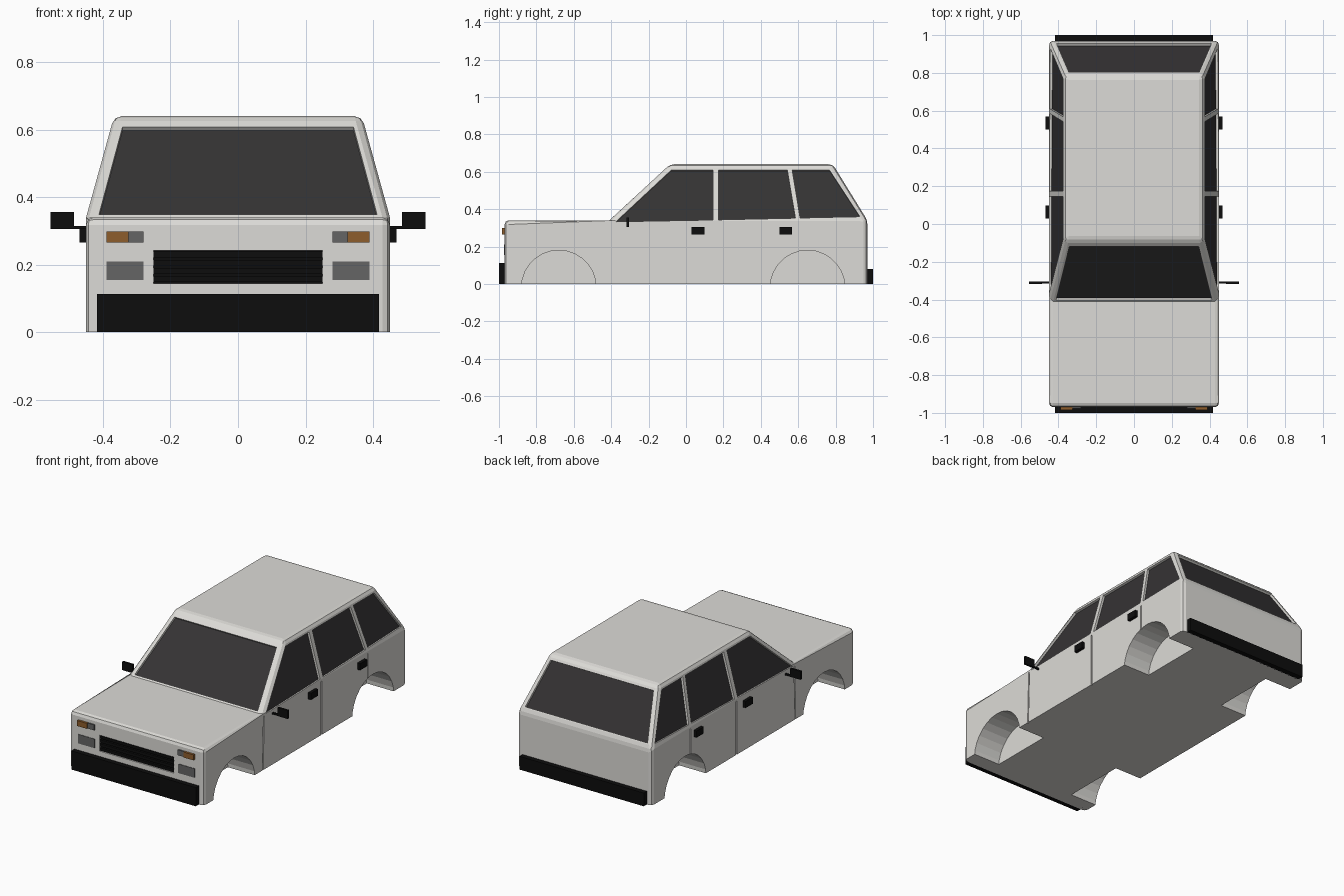
import bpy, bmesh, math
from mathutils import Vector
from mathutils.geometry import normal

if "Cube" in bpy.data.objects:
    bpy.data.objects.remove(bpy.data.objects["Cube"])


def material(name, r, g, b):
    m = bpy.data.materials.new(name)
    m.diffuse_color = (r, g, b, 1)
    m.use_nodes = True
    m.node_tree.nodes["Principled BSDF"].inputs["Base Color"].default_value = m.diffuse_color
    return m


PAINT = material("paint", 0.72, 0.71, 0.68)
GLASS = material("dark_glass", 0.035, 0.033, 0.034)
BLACK = material("black_trim", 0.004, 0.004, 0.004)
LENS = material("grey_lens", 0.13, 0.13, 0.13)
AMBER = material("amber_lens", 0.27, 0.11, 0.025)


def finish(name, bm, mat=None):
    bmesh.ops.recalc_face_normals(bm, faces=bm.faces[:])
    mesh = bpy.data.meshes.new(name)
    bm.to_mesh(mesh)
    bm.free()
    ob = bpy.data.objects.new(name, mesh)
    bpy.context.collection.objects.link(ob)
    if mat:
        mesh.materials.append(mat)
    return ob


def slab(name, pts, lo, hi, mat=None):
    """Prism on a polygon, from lo to hi along its outward normal."""
    pts = [Vector(p) for p in pts]
    n = normal(pts)
    if n.dot(sum(pts, Vector()) / len(pts) - Vector((0, 0.2, 0.3))) < 0:
        n = -n
    bm = bmesh.new()
    a = [bm.verts.new(p + n * lo) for p in pts]
    b = [bm.verts.new(p + n * hi) for p in pts]
    bm.faces.new(a)
    bm.faces.new(b)
    for i in range(len(pts)):
        j = (i + 1) % len(pts)
        bm.faces.new((a[i], a[j], b[j], b[i]))
    return finish(name, bm, mat)


def box(name, x, y, z, mat=None):
    pts = [(x[0], y[0], z[0]), (x[1], y[0], z[0]), (x[1], y[1], z[0]), (x[0], y[1], z[0])]
    bm = bmesh.new()
    a = [bm.verts.new(p) for p in pts]
    b = [bm.verts.new((p[0], p[1], z[1])) for p in pts]
    bm.faces.new(a)
    bm.faces.new(b)
    for i in range(4):
        j = (i + 1) % 4
        bm.faces.new((a[i], a[j], b[j], b[i]))
    return finish(name, bm, mat)


def side_x(z):
    return 0.45 - max(0, z - 0.34) * 0.083 / 0.30


# Body shell: side outline lofted across, cabin leaning inward
outline = [(-0.97, 0), (0.97, 0), (0.97, 0.34), (0.785, 0.64),
           (-0.085, 0.64), (-0.41, 0.34), (-0.97, 0.34)]
bm = bmesh.new()
L, R = ([bm.verts.new((s * side_x(z), y, z)) for y, z in outline] for s in (-1, 1))
for v in (L, R):
    bm.faces.new([v[i] for i in (0, 1, 2, 5, 6)])
    bm.faces.new(v[2:6])
for i in range(7):
    j = (i + 1) % 7
    bm.faces.new((L[i], L[j], R[j], R[i]))
bmesh.ops.recalc_face_normals(bm, faces=bm.faces[:])
soft = []
for e in bm.edges:
    vs = set(e.verts)
    low = all(v.co.z < 0.01 for v in vs)
    if not (low or vs in ({L[5], R[5]}, {L[2], L[5]}, {R[2], R[5]})):
        soft.append(e)
bmesh.ops.bevel(bm, geom=soft, offset=0.022, segments=2, profile=0.5, affect='EDGES')
body = finish("body", bm, PAINT)

cutters = []


def window(name, pts):
    cutters.append(slab("cutter", pts, -0.014, 0.05))
    slab(name, pts, -0.03, -0.0135, GLASS)


def end_window(name, y0, y1, zs, xs):
    """Pane on the slope from y0 at the belt to y1 at the roof."""
    c = [(x, y0 + (y1 - y0) * (z - 0.34) / 0.30, z) for x, z in zip(xs, zs)]
    window(name, [c[0], (-c[0][0],) + c[0][1:], (-c[1][0],) + c[1][1:], c[1]])


# Windscreen and rear window
end_window("windscreen", -0.41, -0.085, (0.348, 0.608), (0.412, 0.342))
end_window("rear_window", 0.97, 0.785, (0.365, 0.608), (0.41, 0.345))

# Side windows, as (y, z) outlines on the leaning side
panes = {
    "front_door_window": [(-0.375, 0.333), (0.145, 0.342), (0.145, 0.608), (-0.08, 0.608)],
    "rear_door_window": [(0.175, 0.343), (0.585, 0.352), (0.542, 0.608), (0.175, 0.608)],
    "rear_quarter_window": [(0.61, 0.353), (0.93, 0.36), (0.768, 0.608), (0.568, 0.608)],
}
# Door seams, as (bottom y, bottom z, top y)
seams = [(-0.405, -0.01, -0.395), (0.158, -0.01, 0.158), (0.60, 0.165, 0.60)]

for s in (-1, 1):
    for name, pane in panes.items():
        window(name, [(s * (0.45 - (z - 0.34) * 0.083 / 0.30), y, z) for y, z in pane])
    for y0, z0, y1 in seams:
        x = s * 0.45
        cutters.append(slab("cutter", [(x, y0 - .004, z0), (x, y0 + .004, z0),
                                       (x, y1 + .004, 0.325), (x, y1 - .004, 0.325)], -0.007, 0.03))
    # Wheel arches
    for y in (-0.68, 0.65):
        bpy.ops.mesh.primitive_cylinder_add(vertices=28, radius=0.2, depth=0.36,
                                            location=(s * 0.45, y, -0.02),
                                            rotation=(0, math.pi / 2, 0))
        cutters.append(bpy.context.object)

    # Lamps
    def lamp(name, x0, x1, y, z, mat):
        box(name, sorted((s * x0, s * x1)), (y, -0.95), z, mat)
    lamp("headlight", 0.28, 0.39, -0.973, (0.155, 0.21), LENS)
    lamp("upper_lamp", 0.28, 0.325, -0.978, (0.265, 0.298), LENS)
    lamp("indicator", 0.325, 0.39, -0.984, (0.265, 0.298), AMBER)

    # Door mirrors and handles
    box("mirror_arm", sorted((s * 0.435, s * 0.5)), (-0.315, -0.305), (0.305, 0.315), BLACK)
    box("mirror", sorted((s * 0.486, s * 0.555)), (-0.317, -0.304), (0.305, 0.356), BLACK)
    for y in (0.03, 0.50):
        box("door_handle", sorted((s * 0.44, s * 0.469)), (y, y + 0.068), (0.265, 0.305), BLACK)

# Grille: recess, backing and slats
cutters.append(box("cutter", (-0.25, 0.25), (-1.0, -0.945), (0.145, 0.242)))
box("grille_back", (-0.25, 0.25), (-0.95, -0.935), (0.145, 0.242), BLACK)
for i in range(4):
    z = 0.148 + i * 0.0245
    box("grille_slat", (-0.25, 0.25), (-0.968, -0.94), (z, z + 0.017), BLACK)

# Bumpers
box("front_bumper", (-0.417, 0.417), (-1.0, -0.95), (0, 0.113), BLACK)
box("rear_bumper", (-0.417, 0.417), (0.95, 1.0), (0, 0.08), BLACK)

# Cut the recesses, then remove the cutters
bpy.context.view_layer.objects.active = body
for c in cutters:
    c.hide_render = True
    mod = body.modifiers.new("cut", 'BOOLEAN')
    mod.operation, mod.solver, mod.object = 'DIFFERENCE', 'EXACT', c
    bpy.ops.object.modifier_apply(modifier=mod.name)
    bpy.data.objects.remove(c)
